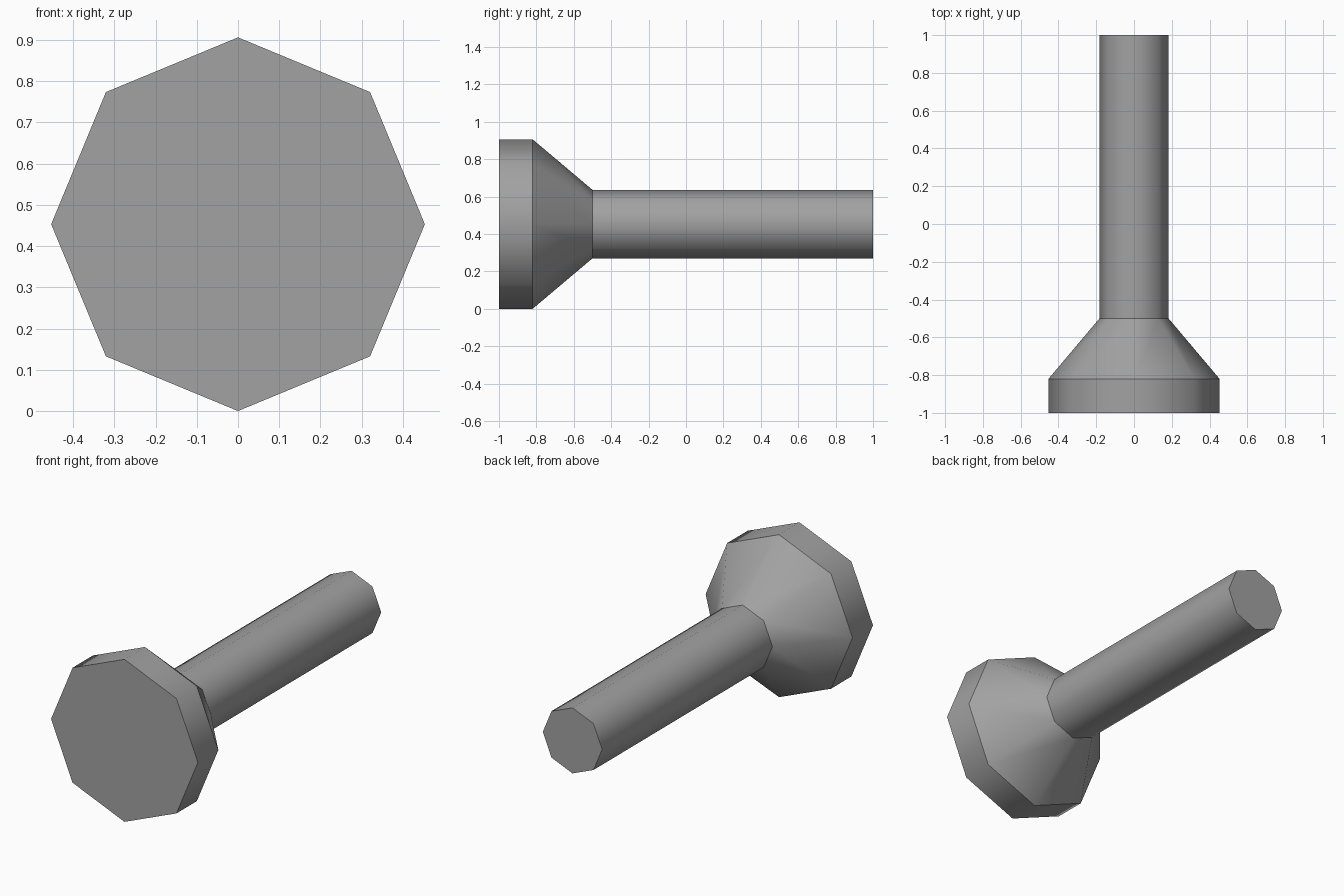
import bpy
import bmesh
from math import cos, sin, pi

cube = bpy.data.objects.get("Cube")
if cube:
    bpy.data.objects.remove(cube, do_unlink=True)

SIDES = 8
HEAD_R, SHAFT_R = 0.453, 0.183
# (y, radius) along the axis: head rim, cone, shaft
PROFILE = [(-1, HEAD_R), (-0.82, HEAD_R), (-0.5, SHAFT_R), (1, SHAFT_R)]

grey = bpy.data.materials.new("mid grey")
grey.use_nodes = True
colour = (0.36, 0.36, 0.36, 1)
grey.diffuse_color = colour
grey.node_tree.nodes["Principled BSDF"].inputs["Base Color"].default_value = colour

# Rings of the turned body, with a corner pointing straight up
bm = bmesh.new()
angles = [2 * pi * i / SIDES for i in range(SIDES)]
rings = [[bm.verts.new((r * sin(a), y, HEAD_R + r * cos(a))) for a in angles]
         for y, r in PROFILE]

# Smooth walls between rings
for near, far in zip(rings, rings[1:]):
    for i in range(SIDES):
        j = (i + 1) % SIDES
        bm.faces.new((near[i], near[j], far[j], far[i])).smooth = True

# Flat end caps
bm.faces.new(rings[0])
bm.faces.new(rings[-1])
bmesh.ops.recalc_face_normals(bm, faces=bm.faces)

# Sharp edges around every ring, smooth along the length
for e in bm.edges:
    e.smooth = abs(e.verts[0].co.y - e.verts[1].co.y) > 0.01

mesh = bpy.data.meshes.new("flared_peg")
bm.to_mesh(mesh)
bm.free()
mesh.materials.append(grey)
peg = bpy.data.objects.new("flared_peg", mesh)
bpy.context.collection.objects.link(peg)
